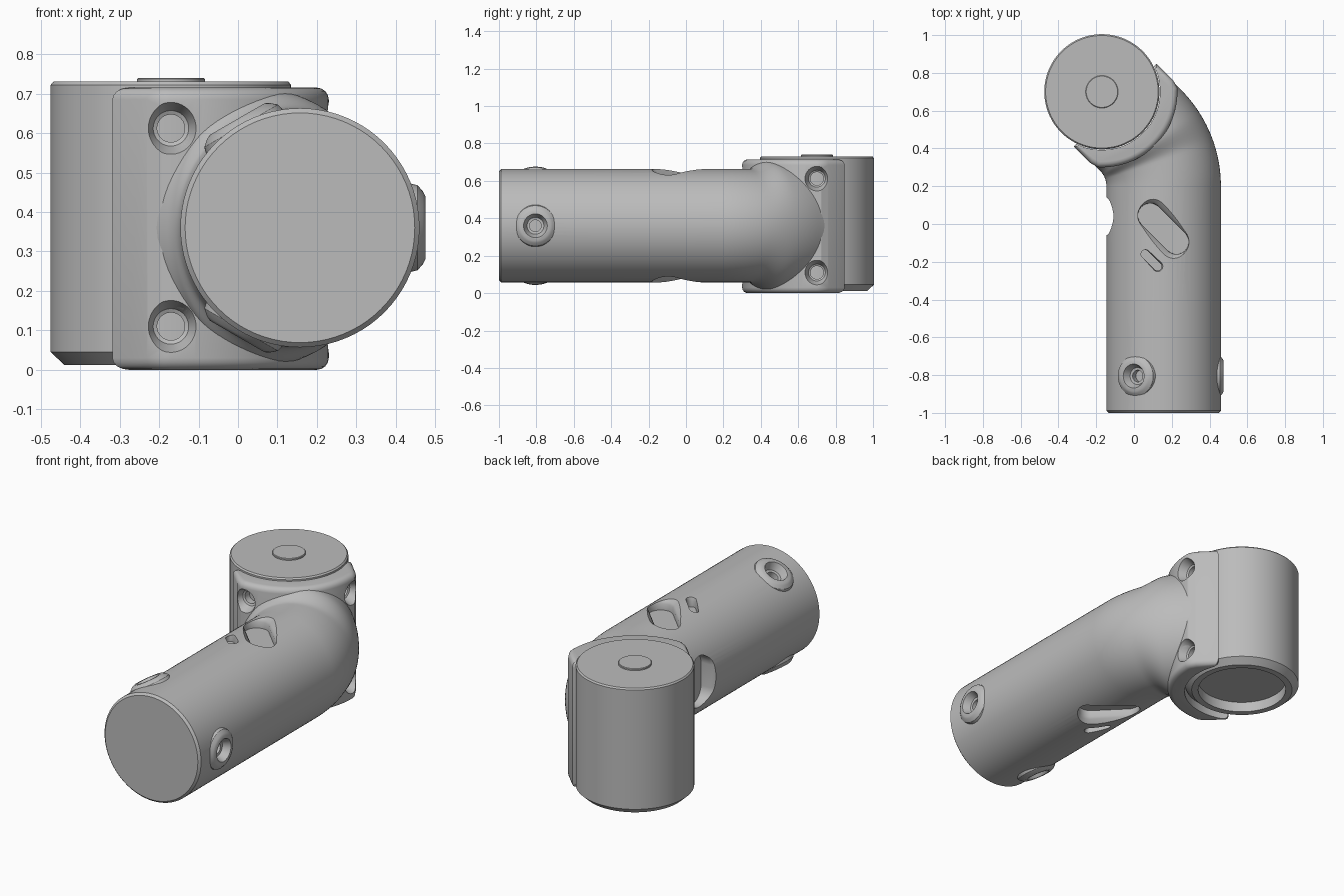
import bpy, bmesh
from math import sin, cos, pi, sqrt, radians
from mathutils import Vector

cube = bpy.data.objects.get("Cube")
if cube:
    bpy.data.objects.remove(cube, do_unlink=True)

grey = bpy.data.materials.new("Plain Grey")
grey.use_nodes = True
grey.diffuse_color = (0.5, 0.5, 0.5, 1)
grey.node_tree.nodes["Principled BSDF"].inputs["Base Color"].default_value = (0.5, 0.5, 0.5, 1)

X, Y, Z = Vector((1, 0, 0)), Vector((0, 1, 0)), Vector((0, 0, 1))
U, V = (X - Y).normalized(), (X + Y).normalized()   # arm direction and its crosswise axis
HUB = Vector((-0.17, 0.70, 0))
AXIS = Vector((0.157, 0, 0.36))
RADIUS = 0.303


def finish(name, bm):
    bmesh.ops.recalc_face_normals(bm, faces=bm.faces)
    mesh = bpy.data.meshes.new(name)
    bm.to_mesh(mesh)
    bm.free()
    mesh.materials.append(grey)
    obj = bpy.data.objects.new(name, mesh)
    bpy.context.collection.objects.link(obj)
    return obj


def loft(name, rings):
    """Skin a list of equal rings and cap both ends."""
    bm = bmesh.new()
    loops = [[bm.verts.new(p) for p in ring] for ring in rings]
    for a, b in zip(loops, loops[1:]):
        for i in range(len(a)):
            j = (i + 1) % len(a)
            bm.faces.new((a[i], a[j], b[j], b[i]))
    bm.faces.new(loops[0])
    bm.faces.new(loops[-1])
    return finish(name, bm)


def plug(name, origin, normal, profile, along=None, half=0.0, n=48):
    """Round or stadium-shaped solid; profile lists (height, radius)."""
    d = (along or normal.orthogonal()).normalized()
    e = normal.cross(d)
    rings = []
    for h, r in profile:
        ring = []
        for k in range(n):
            a = (k + 0.5) * 2 * pi / n
            shift = half if cos(a) > 0 else -half
            ring.append(origin + normal * h + d * (r * cos(a) + shift) + e * r * sin(a))
        rings.append(ring)
    return loft(name, rings)


def cut(obj, cutters):
    for c in cutters:
        m = obj.modifiers.new("cut", 'BOOLEAN')
        m.operation, m.object, m.solver = 'DIFFERENCE', c, 'EXACT'
    bpy.context.view_layer.update()
    deps = bpy.context.evaluated_depsgraph_get()
    mesh = bpy.data.meshes.new_from_object(obj.evaluated_get(deps))
    obj.modifiers.clear()
    obj.data = mesh


# Bent tube: straight run, 45 degree elbow, flare into the saddle
path = [(AXIS + Y * y, X, r) for y, r in
        [(-1, 0.291), (-0.988, RADIUS), (-0.5, RADIUS), (0, RADIUS)]]
bend = 0.42
pivot = AXIS + Vector((-bend, 0.2, 0))
for i in range(25):
    a = radians(45) * i / 24
    out = Vector((cos(a), sin(a), 0))
    path.append((pivot + out * bend, out, RADIUS))
path.append((path[-1][0] - U * 0.14, V, RADIUS))
rings = []
for centre, side, r in path:
    t = min(max((0.47 - (centre - HUB).dot(U)) / 0.1, 0), 1)
    tall = 1 + 0.14 * t * t * (3 - 2 * t)
    rings.append([centre + side * r * cos(a) + Z * r * tall * sin(a)
                  for a in (2 * pi * k / 80 for k in range(80))])
tube = loft("bent_tube", rings)

# Clamp saddle around the hub, with rounded top and bottom rims
outer, flank = 0.40, 0.31
end = sqrt(outer ** 2 - flank ** 2)
profile = [(0.10, -flank), (end - 0.03, -flank)]
span = 0.84
for i in range(33):
    a = span * (i / 16 - 1)
    profile.append((outer * cos(a), outer * sin(a)))
profile += [(end - 0.03, flank), (0.10, flank)]
bm = bmesh.new()
base = bm.faces.new([bm.verts.new(HUB + U * u + V * v) for u, v in profile])
top = bmesh.ops.extrude_face_region(bm, geom=[base])["geom"]
bmesh.ops.translate(bm, vec=Z * 0.715, verts=[g for g in top if isinstance(g, bmesh.types.BMVert)])
bmesh.ops.recalc_face_normals(bm, faces=bm.faces)
rims = [e for e in bm.edges if abs(e.verts[0].co.z - e.verts[1].co.z) < 0.001]
bmesh.ops.bevel(bm, geom=rims, offset=0.03, segments=4, profile=0.5, affect='EDGES')
saddle = finish("clamp_saddle", bm)

# Vertical hub with a chamfered, recessed underside and a top button
hub = plug("hub_cylinder", HUB, Z, [(0.07, 0.235), (0.012, 0.235), (0.012, 0.27),
           (0.045, 0.305), (0.722, 0.305), (0.73, 0.298)], n=80)
button = plug("hub_button", HUB, Z, [(0.72, 0.086), (0.737, 0.086), (0.74, 0.083)])

# Cutters: hub bore and four countersunk screw holes in the saddle
saddle_cuts = [plug("bore", HUB, Z, [(-0.2, 0.308), (1, 0.308)], n=80)]
for direction in (-Y, X):
    for z in (0.11, 0.612):
        saddle_cuts.append(plug("screw_hole", HUB + Z * z, direction,
                           [(0.29, 0.035), (0.345, 0.035), (0.35, 0.045), (0.41, 0.07)]))

# Cutters: slanted slots above and below, and an opening on the inner side
tube_cuts = []
slant = X - Y
for normal in (Z, -Z):
    tube_cuts.append(plug("large_slot", AXIS + Vector((-0.002, -0.025, 0)), normal,
                     [(0.235, 0.064), (0.27, 0.065), (0.283, 0.073), (0.325, 0.115)], slant, 0.099))
    tube_cuts.append(plug("small_slot", AXIS + Vector((-0.065, -0.192, 0)), normal,
                     [(0.25, 0.022), (0.282, 0.022), (0.33, 0.036)], slant, 0.046))
tube_cuts.append(plug("side_opening", AXIS + Y * 0.04, -X,
                 [(0.22, 0.085), (0.275, 0.085), (0.33, 0.115)], Z, 0.06))

# Three screw bosses around the tube mouth
bosses = []
for i in range(3):
    a = 2 * pi * i / 3
    normal = Vector((cos(a), 0, sin(a)))
    origin = AXIS - Y * 0.805
    boss = plug("screw_boss_%d" % (i + 1), origin, normal,
                [(0.27, 0.115), (0.298, 0.108), (0.312, 0.092), (0.318, 0.08)])
    hole = plug("boss_hole", origin, normal,
                [(0.24, 0.031), (0.275, 0.031), (0.277, 0.045), (0.33, 0.069)])
    cut(boss, [hole])
    bosses.append(boss)
    tube_cuts.append(hole)

cut(saddle, saddle_cuts)
cut(tube, saddle_cuts + tube_cuts)
for cutter in saddle_cuts + tube_cuts:
    bpy.data.objects.remove(cutter, do_unlink=True)

# Smooth shading with crisp edges
bpy.ops.object.select_all(action='DESELECT')
for obj in [tube, saddle, hub, button] + bosses:
    obj.select_set(True)
bpy.context.view_layer.objects.active = tube
bpy.ops.object.shade_smooth_by_angle(angle=radians(30))
